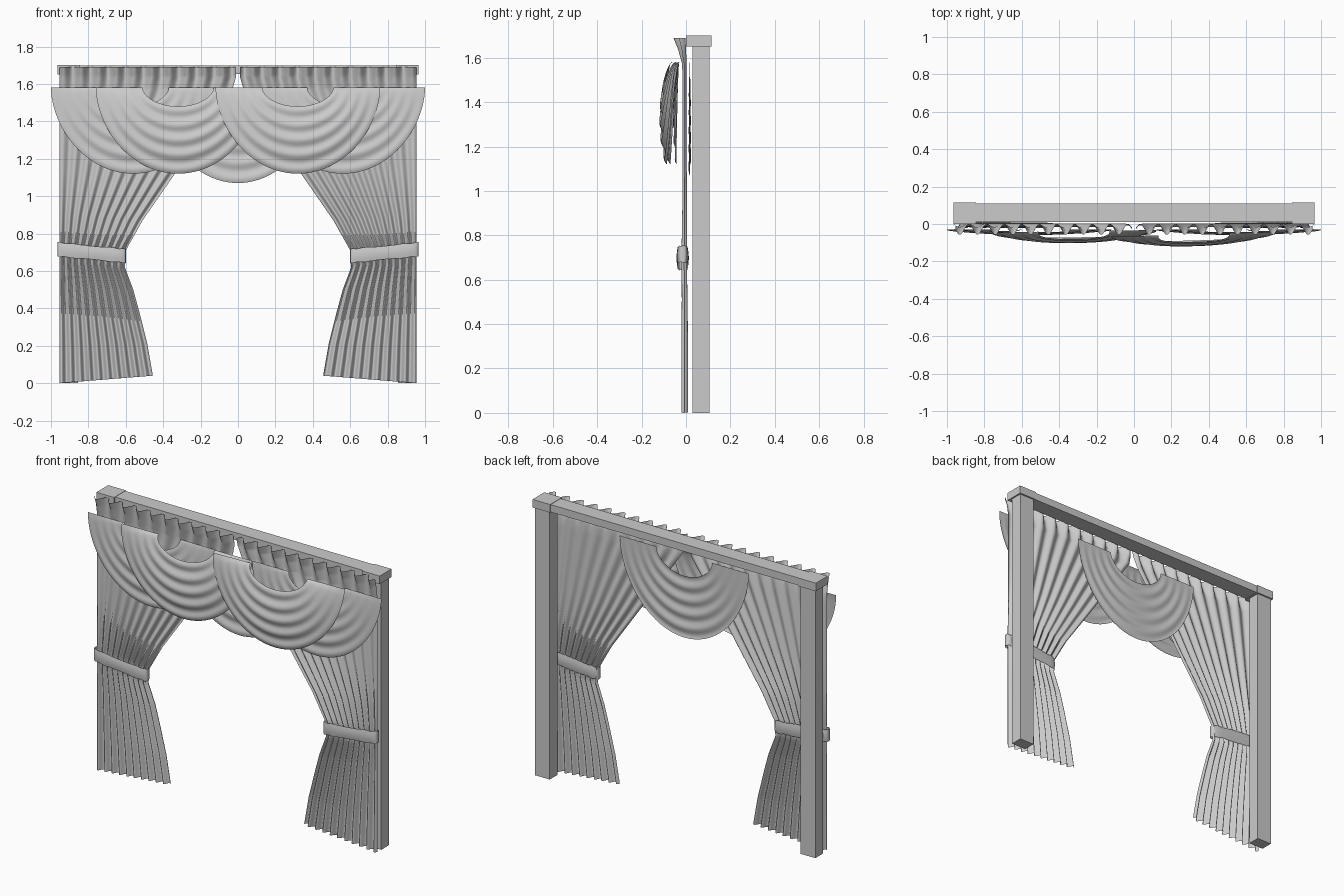
import bpy, bmesh
from math import sin, cos, pi

if "Cube" in bpy.data.objects:
    bpy.data.objects.remove(bpy.data.objects["Cube"])


def finish(name, verts, faces, smooth=True):
    me = bpy.data.meshes.new(name)
    me.from_pydata(verts, [], faces)
    bm = bmesh.new()
    bm.from_mesh(me)
    bmesh.ops.recalc_face_normals(bm, faces=bm.faces)
    bm.to_mesh(me)
    bm.free()
    ob = bpy.data.objects.new(name, me)
    bpy.context.collection.objects.link(ob)
    if smooth:
        for p in me.polygons:
            p.use_smooth = True
    return ob


def sheet(name, fn, nu, nv):
    """Grid surface from fn(u, v) with u, v in 0..1."""
    verts = [fn(i / nu, j / nv) for j in range(nv + 1) for i in range(nu + 1)]
    w = nu + 1
    faces = [(j * w + i, j * w + i + 1, (j + 1) * w + i + 1, (j + 1) * w + i)
             for j in range(nv) for i in range(nu)]
    return finish(name, verts, faces)


def box(name, x0, x1, y0, y1, z0, z1):
    v = [(x, y, z) for x in (x0, x1) for y in (y0, y1) for z in (z0, z1)]
    f = [(0, 1, 3, 2), (4, 6, 7, 5), (0, 4, 5, 1), (2, 3, 7, 6), (0, 2, 6, 4), (1, 5, 7, 3)]
    return finish(name, v, f, False)


# Curtain rows: outer z, inner z, inner x, centre y, pleat depth
ROWS = [(1.69, 1.69, 0.01, -0.030, 0.027), (1.64, 1.64, 0.01, -0.018, 0.018),
        (1.57, 1.57, 0.03, -0.007, 0.010), (1.13, 1.13, 0.33, -0.006, 0.009),
        (0.90, 0.87, 0.51, -0.006, 0.011), (0.74, 0.71, 0.60, -0.008, 0.012),
        (0.65, 0.62, 0.605, -0.008, 0.012), (0.52, 0.50, 0.56, -0.006, 0.013),
        (0.40, 0.39, 0.53, -0.006, 0.014), (0.20, 0.21, 0.485, -0.006, 0.015),
        (0.0, 0.04, 0.455, -0.006, 0.015)]


def curtain(side):
    def fn(u, v):
        t = v * (len(ROWS) - 1)
        i = min(int(t), len(ROWS) - 2)
        zo, zi, xi, yc, amp = [a + (b - a) * (t - i) for a, b in zip(ROWS[i], ROWS[i + 1])]
        x = xi + (0.955 - xi) * u
        return side * x, yc + amp * sin(u * 20 * pi), zi + (zo - zi) * u
    return fn


# Tieback: flattened loop sloping down towards the opening
def tieback(side):
    def fn(u, v):
        a = 2 * pi * u
        c, s = cos(a), sin(a)
        sx = abs(c) ** 0.5 * (1 if c > 0 else -1)
        sy = abs(s) ** 0.5 * (1 if s > 0 else -1)
        puff = 1 + 0.2 * sin(pi * v)
        x = 0.782 + 0.182 * sx
        z = 0.66 + 0.075 * v + 0.018 * sx + 0.004 * sin(9 * a) * (v - 0.5)
        return side * x, -0.015 + 0.023 * sy * puff, z
    return fn


# Swag: half-ring of draped cloth with concentric folds
def swag(cx, y_left, y_right, bulge, ripple, b_in=0.10, b_out=0.46):
    def fn(u, v):
        a = pi * u
        s = max(sin(a), 0.0)
        w = 0.19 + 0.25 * v
        x = -cos(a) * w
        z = 1.58 - (b_in + (b_out - b_in) * v) * s ** 1.1
        base = y_left + (y_right - y_left) * (x / 0.88 + 0.5)
        prof = 0.7 + 1.2 * v - 1.35 * v * v
        y = base - s ** 0.6 * bulge * prof - s * ripple * sin(v * 9 * pi)
        return cx + x, y, z
    return fn


for side, tag in ((1, "right"), (-1, "left")):
    sheet("curtain_" + tag, curtain(side), 160, 70)
    sheet("tieback_" + tag, tieback(side), 72, 8)
    # Frame posts and corner caps
    xs = sorted((side * 0.855, side * 0.955))
    box("post_" + tag, *xs, 0.03, 0.105, 0.0, 1.65)
    xs = sorted((side * 0.845, side * 0.965))
    box("corner_cap_" + tag, *xs, 0.0, 0.115, 1.65, 1.70)

# Top beam
box("top_beam", -0.845, 0.845, 0.012, 0.11, 1.652, 1.698)

# Swags, from back to front
sheet("swag_back_centre", swag(0, 0.017, 0.017, 0.0, 0.005, 0.13, 0.51), 48, 36)
sheet("swag_outer_left", swag(-0.56, -0.03, -0.03, 0.025, 0.005), 48, 36)
sheet("swag_outer_right", swag(0.56, -0.03, -0.03, 0.025, 0.005), 48, 36)
sheet("swag_front_left", swag(-0.32, -0.045, -0.032, 0.06, 0.006), 48, 36)
sheet("swag_front_right", swag(0.32, -0.068, -0.042, 0.06, 0.006), 48, 36)
